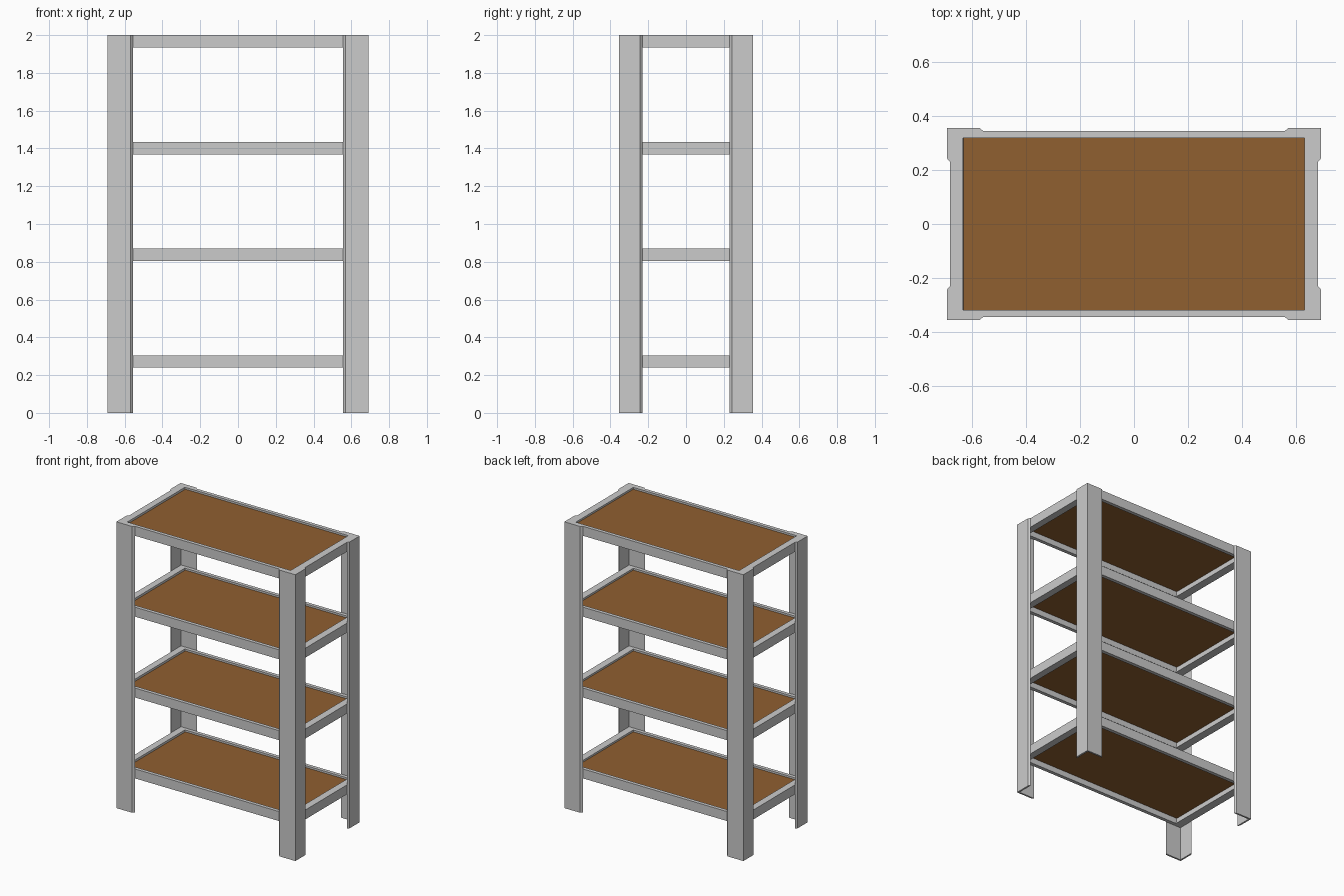
import bpy

if "Cube" in bpy.data.objects:
    bpy.data.objects.remove(bpy.data.objects["Cube"])

H = 2.0
PX, PY = 0.692, 0.355      # outer faces of the posts
T = 0.012                  # post sheet thickness
BX, BY = PX - T, PY - T    # outer faces of the beams
IX, IY = 0.63, 0.318       # inner faces of the beams
BEAM_H = 0.066


def prism(name, loop, z0, z1, mat=None, top=None):
    """Extrude a plan outline from z0 to z1, with an optional different top outline."""
    top = top or loop
    n = len(loop)
    verts = [(x, y, z0) for x, y in loop] + [(x, y, z1) for x, y in top]
    faces = [tuple(reversed(range(n))), tuple(range(n, 2 * n))]
    faces += [(i, (i + 1) % n, n + (i + 1) % n, n + i) for i in range(n)]
    mesh = bpy.data.meshes.new(name)
    mesh.from_pydata(verts, [], faces)
    mesh.update()
    obj = bpy.data.objects.new(name, mesh)
    bpy.context.collection.objects.link(obj)
    if mat:
        mesh.materials.append(mat)
    return obj


def rect(x0, x1, y0, y1):
    return [(x0, y0), (x1, y0), (x1, y1), (x0, y1)]


wood = bpy.data.materials.new("wood_board")
wood.diffuse_color = (0.28, 0.115, 0.03, 1)
wood.use_nodes = True
wood.node_tree.nodes["Principled BSDF"].inputs["Base Color"].default_value = wood.diffuse_color

# Corner posts: angle profile with bevelled flange ends
angle = [(PX, PY), (0.57, PY), (0.557, BY), (BX, BY), (BX, 0.23), (PX, 0.243)]
for sx, side in ((-1, "left"), (1, "right")):
    for sy, end in ((-1, "front"), (1, "back")):
        loop = [(x * sx, y * sy) for x, y in angle]
        if sx * sy > 0:
            pass
        else:
            loop.reverse()
        prism(f"{end}_{side}_post", loop, 0, H)

# Four shelves: beam frame around a recessed board
for i in range(4):
    z1 = H - 0.565 * (3 - i)
    z0 = z1 - BEAM_H
    n = i + 1
    prism(f"shelf_{n}_front_beam", rect(-BX, BX, -BY, -IY), z0, z1)
    prism(f"shelf_{n}_back_beam", rect(-BX, BX, IY, BY), z0, z1)
    prism(f"shelf_{n}_right_beam", rect(IX, BX, -IY, IY), z0, z1)
    # The left beam leans slightly towards the board
    prism(f"shelf_{n}_left_beam", rect(-BX, -0.622, -IY, IY), z0, z1,
          top=rect(-BX, -0.633, -IY, IY))
    prism(f"shelf_{n}_board", rect(-0.63, IX, -IY, IY), z1 - 0.026, z1 - 0.013, wood)
